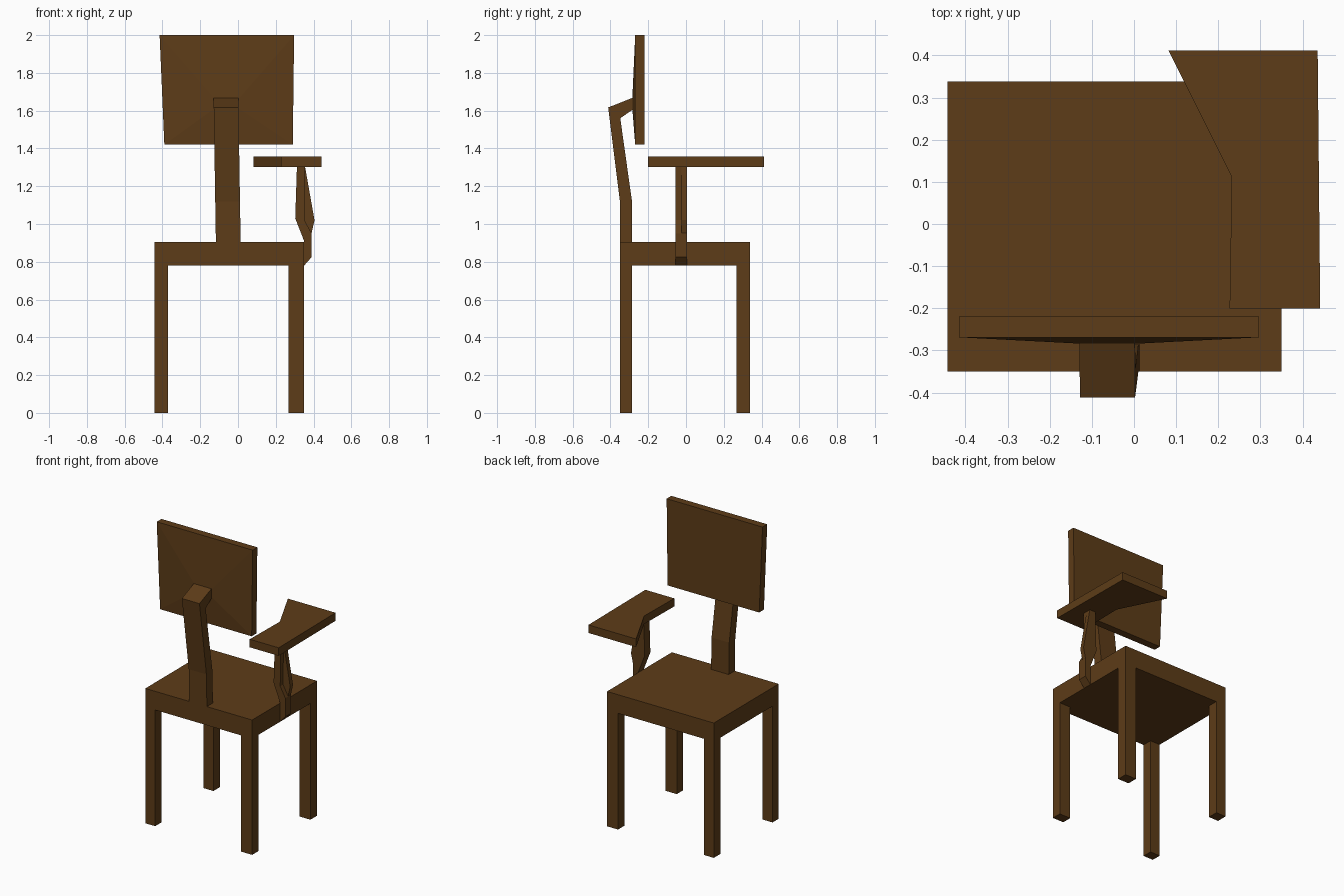
import bpy, bmesh
from mathutils import Vector

if "Cube" in bpy.data.objects:
    bpy.data.objects.remove(bpy.data.objects["Cube"])

wood = bpy.data.materials.new("dark_wood")
wood.diffuse_color = (0.11, 0.045, 0.009, 1)
wood.use_nodes = True
wood.node_tree.nodes["Principled BSDF"].inputs["Base Color"].default_value = wood.diffuse_color


def finish(name, bm):
    bmesh.ops.recalc_face_normals(bm, faces=bm.faces)
    me = bpy.data.meshes.new(name)
    bm.to_mesh(me)
    bm.free()
    me.materials.append(wood)
    ob = bpy.data.objects.new(name, me)
    bpy.context.collection.objects.link(ob)
    return ob


def prism(name, pts, axis, lo, hi, shear=None):
    """Extrude a 2D outline along an axis from lo to hi."""
    def place(p, d):
        v = list(p)
        v.insert("xyz".index(axis), d)
        if shear:
            v[0] += shear(v[2])
        return Vector(v)
    bm = bmesh.new()
    a = [bm.verts.new(place(p, lo)) for p in pts]
    b = [bm.verts.new(place(p, hi)) for p in pts]
    bm.faces.new(a)
    bm.faces.new(b)
    for i in range(len(pts)):
        j = (i + 1) % len(pts)
        bm.faces.new((a[i], a[j], b[j], b[i]))
    return finish(name, bm)


def box(name, x0, x1, y0, y1, z0, z1):
    return prism(name, [(x0, y0), (x1, y0), (x1, y1), (x0, y1)], "z", z0, z1)


# seat and four flush corner legs
box("seat", -0.443, 0.35, -0.35, 0.338, 0.78, 0.905)
for side, x0, x1 in (("left", -0.443, -0.37), ("right", 0.268, 0.35)):
    for end, y0, y1 in (("front", -0.35, -0.285), ("back", 0.268, 0.338)):
        box(f"{end}_{side}_leg", x0, x1, y0, y1, 0, 0.78)

# bent post that carries the backrest, leaning slightly sideways
prism("back_post", [(-0.35, 0.9), (-0.35, 1.12), (-0.412, 1.617), (-0.283, 1.668),
                    (-0.283, 1.605), (-0.348, 1.56), (-0.286, 1.12), (-0.286, 0.9)],
      "x", -0.117, 0.014, lambda z: -0.012 * (z - 0.9) / 0.75)

# backrest slab with a shallow raised rear face around the post
bm = bmesh.new()
outline = [(-0.39, 1.42), (0.29, 1.42), (0.297, 2.0), (-0.415, 2.0)]
pad = [(-0.127, 1.61), (0.008, 1.61), (0.008, 1.668), (-0.127, 1.668)]
rings = [[bm.verts.new((x, y, z)) for x, z in pts]
         for pts, y in ((outline, -0.219), (outline, -0.269), (pad, -0.284))]
bm.faces.new(rings[0])
bm.faces.new(rings[2])
for r, s in zip(rings, rings[1:]):
    for i in range(4):
        j = (i + 1) % 4
        bm.faces.new((r[i], r[j], s[j], s[i]))
finish("backrest", bm)

# writing tablet
prism("writing_tablet", [(0.082, 0.412), (0.436, 0.412), (0.442, -0.2),
                         (0.227, -0.2), (0.232, 0.112)], "z", 1.303, 1.357)

# kinked tablet support with a thinner outer fin
prism("tablet_support", [(0.35, 0.78), (0.39, 0.825), (0.39, 0.95), (0.352, 1.02),
                         (0.355, 1.305), (0.312, 1.305), (0.303, 1.03), (0.35, 0.91)],
      "y", -0.055, 0.005)
prism("support_fin", [(0.388, 0.945), (0.405, 1.02), (0.355, 1.303), (0.35, 1.02)],
      "y", -0.025, 0.005)
